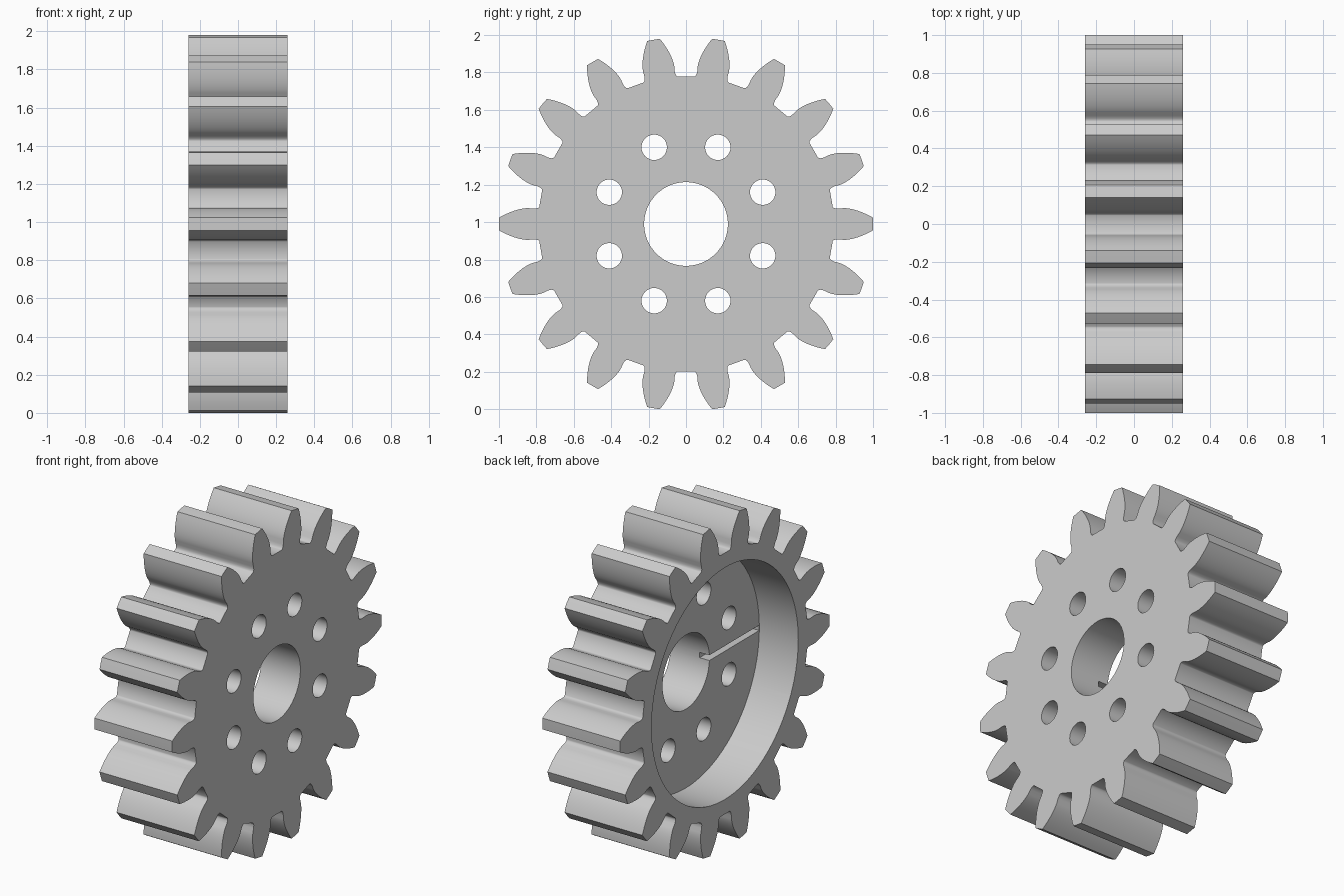
import bpy, bmesh
from math import sin, cos, tan, acos, radians, pi
from mathutils import Matrix

cube = bpy.data.objects.get("Cube")
if cube:
    bpy.data.objects.remove(cube, do_unlink=True)

TEETH = 18
TIP, PITCH, ROOT = 1.0, 0.9, 0.79
BASE = PITCH * cos(radians(20))
HALF_WIDTH = 0.26
AXIS_Z = 0.99

grey = bpy.data.materials.new("plain grey")
grey.use_nodes = True
colour = (0.6, 0.6, 0.6, 1)
grey.diffuse_color = colour
grey.node_tree.nodes["Principled BSDF"].inputs["Base Color"].default_value = colour


def add_object(name, bm):
    bmesh.ops.recalc_face_normals(bm, faces=bm.faces)
    mesh = bpy.data.meshes.new(name)
    bm.to_mesh(mesh)
    bm.free()
    mesh.materials.append(grey)
    obj = bpy.data.objects.new(name, mesh)
    bpy.context.collection.objects.link(obj)
    return obj


def involute(r):
    a = acos(min(1, BASE / r))
    return tan(a) - a


def half_angle(r):
    # half of the tooth thickness, as an angle, at radius r
    return pi / (2 * TEETH) + involute(PITCH) - involute(r)


def cut(target, cutter):
    mod = target.modifiers.new("cut", 'BOOLEAN')
    mod.operation = 'DIFFERENCE'
    mod.solver = 'EXACT'
    mod.object = cutter
    cutter.hide_render = True
    bpy.context.view_layer.objects.active = target
    bpy.ops.object.modifier_apply(modifier=mod.name)
    bpy.data.objects.remove(cutter, do_unlink=True)


def cylinder_cutter(name, radius, x0, x1, y=0, z=0, sides=64):
    bm = bmesh.new()
    place = Matrix.Translation(((x0 + x1) / 2, y, z + AXIS_Z)) @ Matrix.Rotation(pi / 2, 4, 'Y')
    bmesh.ops.create_cone(bm, cap_ends=True, segments=sides, radius1=radius,
                          radius2=radius, depth=x1 - x0, matrix=place)
    return add_object(name, bm)


# One flank, from root fillet to tip, mirrored into a tooth
flank = [(ROOT, radians(6.7)), (0.794, radians(6.3)), (0.803, radians(5.95)),
         (0.82, radians(5.75))]
STEPS = 8
for i in range(STEPS + 1):
    r = BASE + (TIP - BASE) * i / STEPS
    flank.append((r, half_angle(r) - radians(0.1) * (TIP - r) / (TIP - BASE)))
tooth = [(r, -a) for r, a in flank] + [(TIP, 0)] + [(r, a) for r, a in reversed(flank)]

# Toothed disc, extruded along its axle
bm = bmesh.new()
outline = []
for k in range(TEETH):
    turn = 2 * pi * k / TEETH
    for r, a in tooth:
        outline.append(bm.verts.new((-HALF_WIDTH, r * cos(a + turn), r * sin(a + turn) + AXIS_Z)))
cap = bm.faces.new(outline)
sweep = bmesh.ops.extrude_face_region(bm, geom=[cap], use_keep_orig=True)
moved = [v for v in sweep["geom"] if isinstance(v, bmesh.types.BMVert)]
bmesh.ops.translate(bm, verts=moved, vec=(2 * HALF_WIDTH, 0, 0))
gear = add_object("gear_wheel", bm)

# Deep round recess on one side, and the axle bore
cut(gear, cylinder_cutter("recess_cutter", 0.7, -0.5, 0, sides=96))
cut(gear, cylinder_cutter("bore_cutter", 0.224, -0.5, 0.5))

# Ring of bolt holes
for k in range(8):
    a = radians(22.5 + 45 * k)
    cut(gear, cylinder_cutter("bolt_hole_cutter", 0.068, -0.5, 0.5,
                              0.444 * cos(a), 0.444 * sin(a), 32))

# Narrow radial slot in the recess floor
bm = bmesh.new()
bmesh.ops.create_cube(bm, size=1, matrix=Matrix.Translation((0.0225, -0.44, AXIS_Z))
                      @ Matrix.Diagonal((0.085, 0.518, 0.032, 1)))
cut(gear, add_object("slot_cutter", bm))

# Smooth flanks and bores, crisp edges
bpy.ops.object.select_all(action='DESELECT')
gear.select_set(True)
bpy.context.view_layer.objects.active = gear
bpy.ops.object.shade_smooth_by_angle(angle=radians(35))
